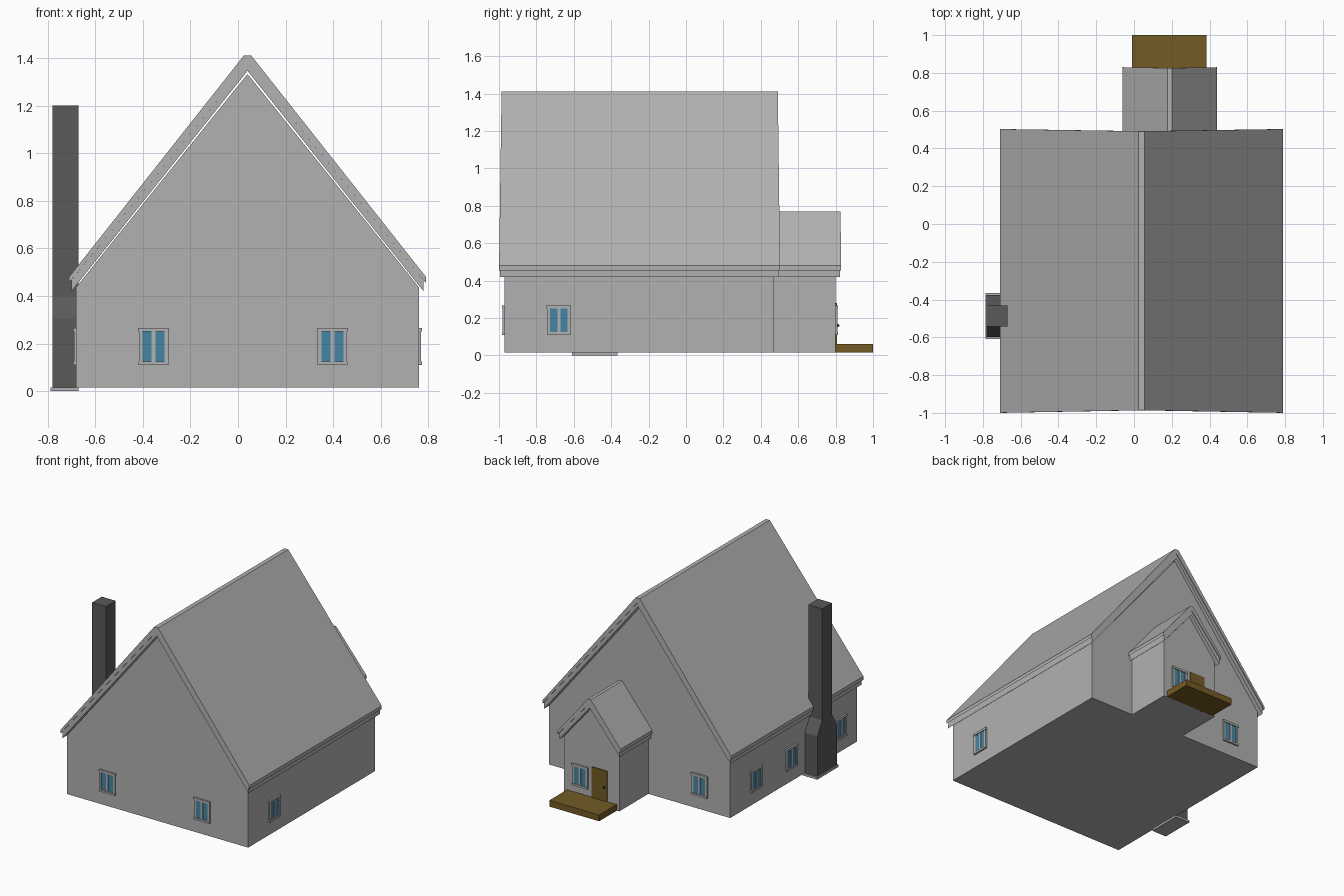
import bpy, bmesh, math
from mathutils import Matrix, Vector

if "Cube" in bpy.data.objects:
    bpy.data.objects.remove(bpy.data.objects["Cube"])


def material(name, rgb):
    m = bpy.data.materials.new(name)
    m.diffuse_color = (*rgb, 1)
    m.use_nodes = True
    m.node_tree.nodes["Principled BSDF"].inputs["Base Color"].default_value = m.diffuse_color
    return m


GREY = material("plaster grey", (0.44, 0.44, 0.44))
DARK = material("chimney dark grey", (0.10, 0.10, 0.10))
GLASS = material("window blue", (0.06, 0.235, 0.37))
WOOD = material("wood brown", (0.17, 0.105, 0.018))
BLACK = material("knob black", (0.02, 0.02, 0.02))


def finish(name, bm, mat, matrix=None):
    bmesh.ops.recalc_face_normals(bm, faces=bm.faces)
    me = bpy.data.meshes.new(name)
    bm.to_mesh(me)
    bm.free()
    me.materials.append(mat)
    ob = bpy.data.objects.new(name, me)
    if matrix:
        ob.matrix_world = matrix
    bpy.context.collection.objects.link(ob)
    return ob


def boxes(name, spans, mat, matrix=None):
    """Boxes given as (x0, x1, y0, y1, z0, z1), joined in one mesh."""
    bm = bmesh.new()
    for x0, x1, y0, y1, z0, z1 in spans:
        m = Matrix.Translation(((x0 + x1) / 2, (y0 + y1) / 2, (z0 + z1) / 2))
        m = m @ Matrix.Diagonal((x1 - x0, y1 - y0, z1 - z0, 1))
        bmesh.ops.create_cube(bm, size=1, matrix=m)
    return finish(name, bm, mat, matrix)


def prism(name, profile, y0, y1, mat, rake=(0, 0), ridge=1):
    """Profile in x, z stretched along y; rake pulls the ends in toward the ridge."""
    bm = bmesh.new()
    rings = []
    for y, r in ((y0, rake[0]), (y1, rake[1])):
        rings.append([bm.verts.new((x, y + r * max(0, (z - 0.45) / (ridge - 0.45)), z))
                      for x, z in profile])
    a, b = rings
    bm.faces.new(a)
    bm.faces.new(b[::-1])
    n = len(a)
    for i in range(n):
        bm.faces.new((a[i], a[(i + 1) % n], b[(i + 1) % n], b[i]))
    return finish(name, bm, mat)


def walls(name, cx, half, eave, peak, y0, y1):
    prism(name, [(cx - half, 0.015), (cx + half, 0.015), (cx + half, eave),
                 (cx, peak), (cx - half, eave)], y0, y1, GREY)


def roof(name, cx, w, top, flat, y0, y1, rake):
    """Covering layer over a slightly smaller underlayer."""
    mid, low, v = top - 0.032, top - 0.064, w - 0.01
    prism(name + "_cover", [(cx - w, 0.455), (cx - w, 0.48), (cx - flat, top),
                            (cx + flat, top), (cx + w, 0.48), (cx + w, 0.455),
                            (cx, mid)], y0, y1, GREY, rake, top)
    prism(name + "_underlayer", [(cx - v, 0.42), (cx - v, 0.467), (cx, mid),
                                 (cx + v, 0.467), (cx + v, 0.42), (cx, low)],
          y0 + (0.006 if rake[0] else 0), y1 - 0.006, GREY, rake, top)


# Main house and entrance porch
walls("house_walls", 0.04, 0.72, 0.437, 1.333, -0.97, 0.47)
roof("house_roof", 0.04, 0.75, 1.41, 0.016, -1.0, 0.503, (0.014, -0.012))
walls("porch_walls", 0.19, 0.22, 0.437, 0.70, 0.46, 0.80)
roof("porch_roof", 0.19, 0.25, 0.77, 0.012, 0.46, 0.83, (0, -0.004))


# Windows: frame bars with two panes, facing outward from the wall
def window(name, x, y, turn):
    m = Matrix.Translation((x, y, 0)) @ Matrix.Rotation(math.radians(turn), 4, 'Z')
    boxes(name + "_frame", [
        (-0.062, -0.046, -0.010, 0.002, 0.12, 0.252),
        (0.046, 0.062, -0.010, 0.002, 0.12, 0.252),
        (-0.008, 0.008, -0.010, 0.002, 0.12, 0.252),
        (-0.065, 0.065, -0.013, 0.002, 0.250, 0.266),
        (-0.063, 0.063, -0.013, 0.002, 0.110, 0.124)], GREY, m)
    boxes(name + "_glass", [(-0.047, -0.007, -0.006, 0.001, 0.122, 0.251),
                            (0.007, 0.047, -0.006, 0.001, 0.122, 0.251)], GLASS, m)


for i, x in enumerate((-0.355, 0.397)):
    window(f"front_window_{i}", x, -0.97, 0)
window("right_window", 0.76, -0.68, 90)
for i, y in enumerate((0.18, -0.22, -0.78)):
    window(f"left_window_{i}", -0.68, y, -90)
window("back_window", -0.44, 0.47, 180)
window("porch_window", 0.278, 0.80, 180)

# Door, knob and deck
boxes("door", [(0.065, 0.185, 0.795, 0.806, 0.05, 0.28)], WOOD)
bm = bmesh.new()
bmesh.ops.create_uvsphere(bm, u_segments=10, v_segments=6, radius=0.008,
                          matrix=Matrix.Translation((0.083, 0.812, 0.16)))
finish("door_knob", bm, BLACK)
boxes("deck", [(-0.01, 0.385, 0.79, 1.0, 0.015, 0.06)], WOOD)

# Chimney: wide hearth, sloping shoulders, narrow stack
cy = -0.487
side = [(0.11, 0.015), (0.11, 0.305), (0.055, 0.40), (0.055, 1.2)]
outline = side + [(-d, z) for d, z in reversed(side)]
chimney = prism("chimney", outline, 0.67, 0.78, DARK)
chimney.matrix_world = Matrix.Translation((0, cy, 0)) @ Matrix.Rotation(math.pi / 2, 4, 'Z')
boxes("chimney_footing", [(-0.787, -0.67, cy - 0.122, cy + 0.122, 0, 0.016)], GREY)
